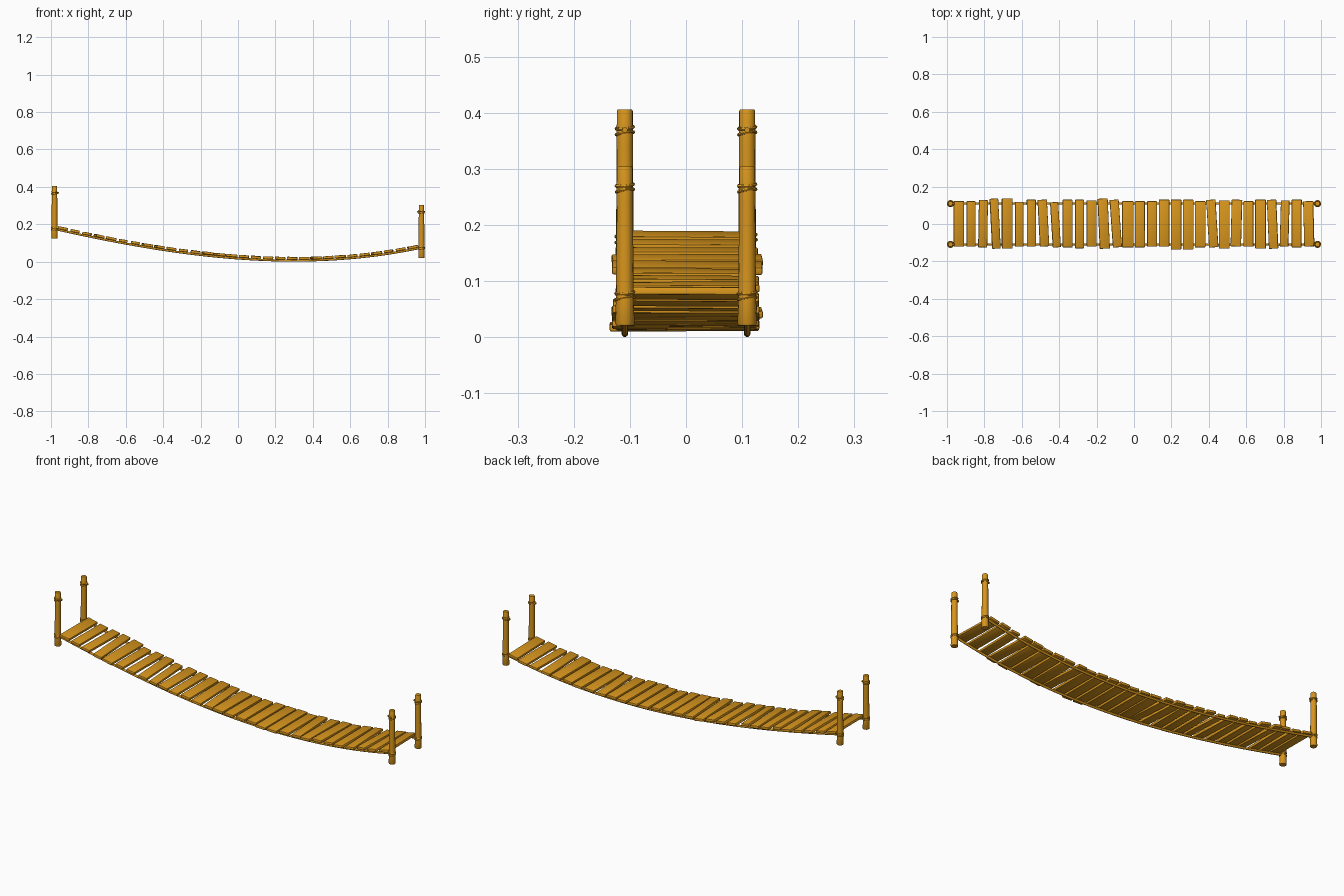
import bpy, bmesh, math, random
from mathutils import Matrix, Vector

if "Cube" in bpy.data.objects:
    bpy.data.objects.remove(bpy.data.objects["Cube"])

random.seed(4)
wood = bpy.data.materials.new("golden_wood")
wood.diffuse_color = (0.68, 0.30, 0.012, 1)
wood.use_nodes = True
wood.node_tree.nodes["Principled BSDF"].inputs["Base Color"].default_value = wood.diffuse_color
SIDE, END, ROPE_R = 0.109, 0.981, 0.0058


def sag(x):
    return 0.0172 - 0.0735 * x + 0.112 * x * x + 0.0234 * x ** 3


def slope(x):
    return -0.0735 + 0.224 * x + 0.0702 * x * x


def finish(name, bm, smooth=True):
    me = bpy.data.meshes.new(name)
    bm.to_mesh(me)
    bm.free()
    ob = bpy.data.objects.new(name, me)
    bpy.context.collection.objects.link(ob)
    me.materials.append(wood)
    if smooth:
        bpy.ops.object.select_all(action='DESELECT')
        ob.select_set(True)
        bpy.context.view_layer.objects.active = ob
        bpy.ops.object.shade_smooth_by_angle(angle=math.radians(40))
    return ob


def rings(bm, loops, closed=False):
    vs = [[bm.verts.new(p) for p in lp] for lp in loops]
    n = len(vs[0])
    pairs = list(zip(vs, vs[1:])) + ([(vs[-1], vs[0])] if closed else [])
    for a, b in pairs:
        for i in range(n):
            j = (i + 1) % n
            bm.faces.new((a[i], a[j], b[j], b[i]))
    if not closed:
        bm.faces.new(vs[0][::-1])
        bm.faces.new(vs[-1])
    bmesh.ops.recalc_face_normals(bm, faces=bm.faces)


def tube(name, pts, r, sides=8, closed=False):
    pts = [Vector(p) for p in pts]
    n, loops = len(pts), []
    for i, p in enumerate(pts):
        a = pts[(i - 1) % n] if closed or i else p
        b = pts[(i + 1) % n] if closed or i < n - 1 else p
        t = (b - a).normalized()
        ref = Vector((0, 0, 1)) if abs(t.z) < 0.9 else Vector((0, 1, 0))
        u = t.cross(ref).normalized()
        v = u.cross(t)
        loops.append([p + r * (u * math.cos(k * math.tau / sides) + v * math.sin(k * math.tau / sides))
                      for k in range(sides)])
    bm = bmesh.new()
    rings(bm, loops, closed)
    return finish(name, bm)


def wrap(name, x, y, z, r):
    # three slightly tilted turns of rope
    for k, (dz, tx, ty) in enumerate(((-0.005, 0.16, 0.1), (0.0, -0.2, 0.12), (0.005, 0.1, -0.15))):
        pts = [(x + r * math.cos(a), y + r * math.sin(a), z + dz + r * (tx * math.sin(a) + ty * math.cos(a)))
               for a in (i * math.tau / 20 for i in range(20))]
        tube(f"{name}_turn_{k + 1}", pts, 0.0027, 6, True)


# Planks: (width, far edge, near edge) in hundredths, plus the skewed ones in degrees
sizes = [(5.6, 12.2, 12), (4.8, 12.2, 12), (4.8, 12.8, 12.5), (4.6, 13.6, 13.2), (5.8, 13.6, 13.2),
         (4.6, 11.8, 12), (4.8, 13, 12), (5, 13, 12), (4.3, 11.7, 12.5), (5.3, 13, 12.5),
         (4.8, 13, 13), (5.3, 12.6, 12), (5.4, 13.6, 13.2), (4.8, 13, 12.5), (6.1, 12.2, 12.5),
         (5.3, 12.2, 12.5), (5.3, 12.2, 12), (5.6, 13, 12), (5.6, 13, 13.6), (5.6, 13, 13.6),
         (5.6, 12.2, 12.5), (5, 13, 12.5), (5.6, 12.6, 13.2), (5.6, 13, 12), (5.3, 12.2, 12),
         (5.6, 13, 13.2), (5, 13, 13.2), (4.6, 12.6, 12), (5.3, 13, 12.5), (5.4, 12.2, 12)]
skew = {2: -1, 3: 3, 7: 3, 8: 3.5, 12: 2.5, 13: 4, 21: 3.5, 23: -1.5, 26: 2.5, 27: -1.5, 29: 1.5}
bm = bmesh.new()
for i, (w, far, near) in enumerate(sizes):
    x = -0.936 + i * 0.0645
    tilt = -math.atan(slope(x)) + random.uniform(-0.04, 0.04)
    m = (Matrix.Translation((x, (far - near) / 200, sag(x) + ROPE_R + 0.0065))
         @ Matrix.Rotation(math.radians(skew.get(i, 0)), 4, 'Z')
         @ Matrix.Rotation(tilt, 4, 'Y')
         @ Matrix.Rotation(random.uniform(-0.008, 0.008), 4, 'X')
         @ Matrix.Diagonal((w / 100, (far + near) / 100, 0.014, 1)))
    bmesh.ops.create_cube(bm, size=1, matrix=m)
bmesh.ops.bevel(bm, geom=bm.edges[:], offset=0.003, segments=2, affect='EDGES', profile=0.5)
finish("deck_planks", bm)

for side, sname in ((-1, "front"), (1, "back")):
    y = side * SIDE
    # Carrying rope under the deck
    n = 48
    xs = [-END + 2 * END * i / n for i in range(n + 1)]
    tube(f"{sname}_deck_rope", [(x, y, sag(x)) for x in xs], ROPE_R, 10)
    for end, ename, base in ((-1, "left", 0.123), (1, "right", 0.021)):
        x = end * END
        # Post with slight taper and worn edges
        bm = bmesh.new()
        prof = [(0, 0.0155), (0.003, 0.0172), (0.05, 0.0158), (0.14, 0.0150),
                (0.22, 0.0146), (0.279, 0.0143), (0.283, 0.0125)]
        rings(bm, [[(x + r * math.cos(k * math.tau / 16), y + r * math.sin(k * math.tau / 16), base + h)
                    for k in range(16)] for h, r in prof])
        finish(f"{ename}_{sname}_post", bm)
        # Rope lashings and the short cut handrail stub
        wrap(f"{ename}_{sname}_lower_lashing", x, y, base + 0.053, 0.0163)
        wrap(f"{ename}_{sname}_upper_lashing", x, y, base + 0.245, 0.0155)
        tube(f"{ename}_{sname}_rope_stub",
             [(x - end * 0.008, y, base + 0.246), (x - end * 0.024, y, base + 0.246)], 0.005, 10)
